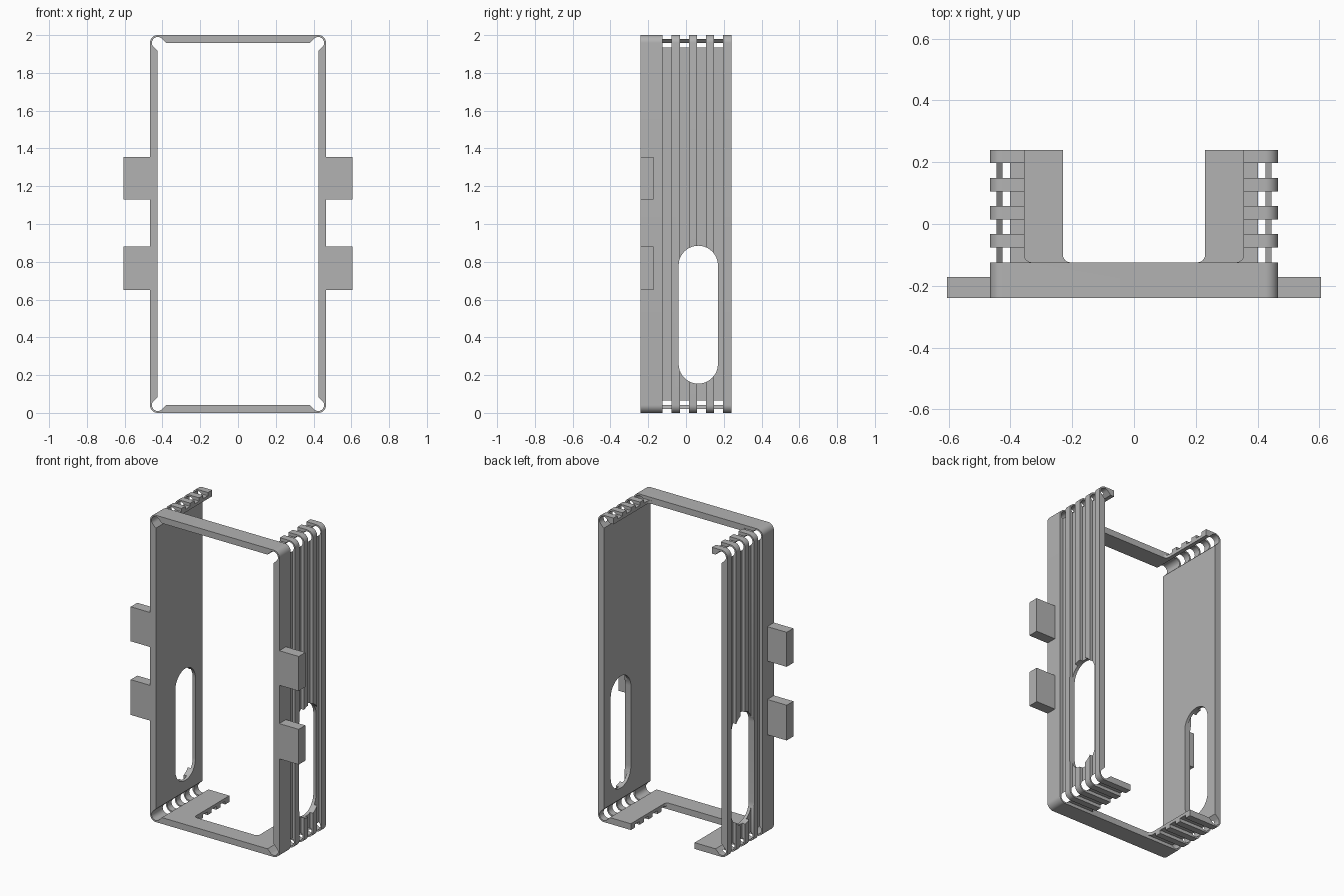
import bpy, bmesh
from math import sin, cos, pi, radians

if "Cube" in bpy.data.objects:
    bpy.data.objects.remove(bpy.data.objects["Cube"], do_unlink=True)

W, H, D = 0.466, 2.0, 0.24      # half width, height, half depth
T = 0.041                       # wall thickness
HOLE = 0.031                    # corner relief radius
GROOVE = 0.021                  # depth of the outer grooves
PITCH, FIN = 0.091, 0.043
BAND = D - 4 * PITCH            # back of the solid front band

grey = bpy.data.materials.new("mid grey")
grey.use_nodes = True
colour = (0.45, 0.45, 0.45, 1)
grey.diffuse_color = colour
grey.node_tree.nodes["Principled BSDF"].inputs["Base Color"].default_value = colour


def arc(cx, cy, r, start, end, n=12):
    return [(cx + r * cos(radians(start + (end - start) * i / n)),
             cy + r * sin(radians(start + (end - start) * i / n))) for i in range(n + 1)]


def rect(x0, y0, x1, y1):
    return [(x0, y0), (x1, y0), (x1, y1), (x0, y1)]


def prism(name, profile, axis, spans):
    """Extrude a 2D profile along an axis, once for each span."""
    place = {"x": lambda u, v, t: (t, u, v),
             "y": lambda u, v, t: (u, t, v),
             "z": lambda u, v, t: (u, v, t)}[axis]
    bm = bmesh.new()
    n = len(profile)
    for a, b in spans:
        lo = [bm.verts.new(place(u, v, a)) for u, v in profile]
        hi = [bm.verts.new(place(u, v, b)) for u, v in profile]
        bm.faces.new(lo)
        bm.faces.new(hi)
        for i in range(n):
            j = (i + 1) % n
            bm.faces.new((lo[i], lo[j], hi[j], hi[i]))
    bmesh.ops.recalc_face_normals(bm, faces=bm.faces)
    mesh = bpy.data.meshes.new(name)
    bm.to_mesh(mesh)
    bm.free()
    mesh.materials.append(grey)
    obj = bpy.data.objects.new(name, mesh)
    bpy.context.collection.objects.link(obj)
    return obj


def activate(obj):
    bpy.ops.object.select_all(action="DESELECT")
    obj.select_set(True)
    bpy.context.view_layer.objects.active = obj


def cut(obj, profile, axis, spans):
    cutter = prism("cutter", profile, axis, spans)
    cutter.hide_render = True
    activate(obj)
    mod = obj.modifiers.new("cut", "BOOLEAN")
    mod.operation, mod.solver, mod.object = "DIFFERENCE", "EXACT", cutter
    bpy.ops.object.modifier_apply(modifier=mod.name)
    bpy.data.objects.remove(cutter, do_unlink=True)


# Rounded tube, hollowed from front to back
corners = [(W - T, H - T, 0), (T - W, H - T, 90), (T - W, T, 180), (W - T, T, 270)]
outline = [p for x, z, a in corners for p in arc(x, z, T, a, a + 90)]
frame = prism("frame", outline, "y", [(-D, D)])
cut(frame, rect(T - W, T, W - T, H - T), "y", [(-1, 1)])

# Round corner reliefs, opening diagonally inwards
for x, z, a in corners:
    mid = a + 45
    relief = arc(x, z, HOLE, mid - 90, mid + 90, 20)
    dx, dz = -0.15 * cos(radians(mid)), -0.15 * sin(radians(mid))
    relief += [(relief[-1][0] + dx, relief[-1][1] + dz),
               (relief[0][0] + dx, relief[0][1] + dz)]
    cut(frame, relief, "y", [(-1, 1)])

# Openings behind the front band: wide at the top, narrow at the bottom
R = 0.024
for half, z in ((0.355, H), (0.23, 0)):
    y = BAND - 0.0001
    opening = arc(R - half, y + R, R, 180, 270, 6) + arc(half - R, y + R, R, 270, 360, 6)
    opening += [(half, 1), (-half, 1)]
    cut(frame, opening, "z", [(z - 0.1, z + 0.1)])

# Grooves around the outside, leaving fins
gaps = [(D - PITCH * (k + 1), D - PITCH * k - FIN) for k in range(4)]
for s in (-1, 1):
    g, out = GROOVE, W + 0.1
    bracket = [(0.1, -0.1), (out, -0.1), (out, H + 0.1), (0.1, H + 0.1),
               (0.1, H - g), (W - g, H - g), (W - g, g), (0.1, g)]
    cut(frame, [(s * x, z) for x, z in bracket], "y", gaps)

# Long slot through both side walls
r, y = 0.104, 0.065
slot = arc(y, 0.885 - r, r, 0, 180, 20) + arc(y, 0.155 + r, r, 180, 360, 20)
cut(frame, slot, "x", [(-1, 1)])

activate(frame)
bpy.ops.object.shade_smooth_by_angle(angle=radians(30))

# Mounting tabs on both sides
for side, s in (("left", 1), ("right", -1)):
    for level, z0, z1 in (("lower", 0.65, 0.88), ("upper", 1.13, 1.355)):
        prism(f"{side}_{level}_tab", rect(s * W, -D, s * 0.606, -0.172), "z", [(z0, z1)])
